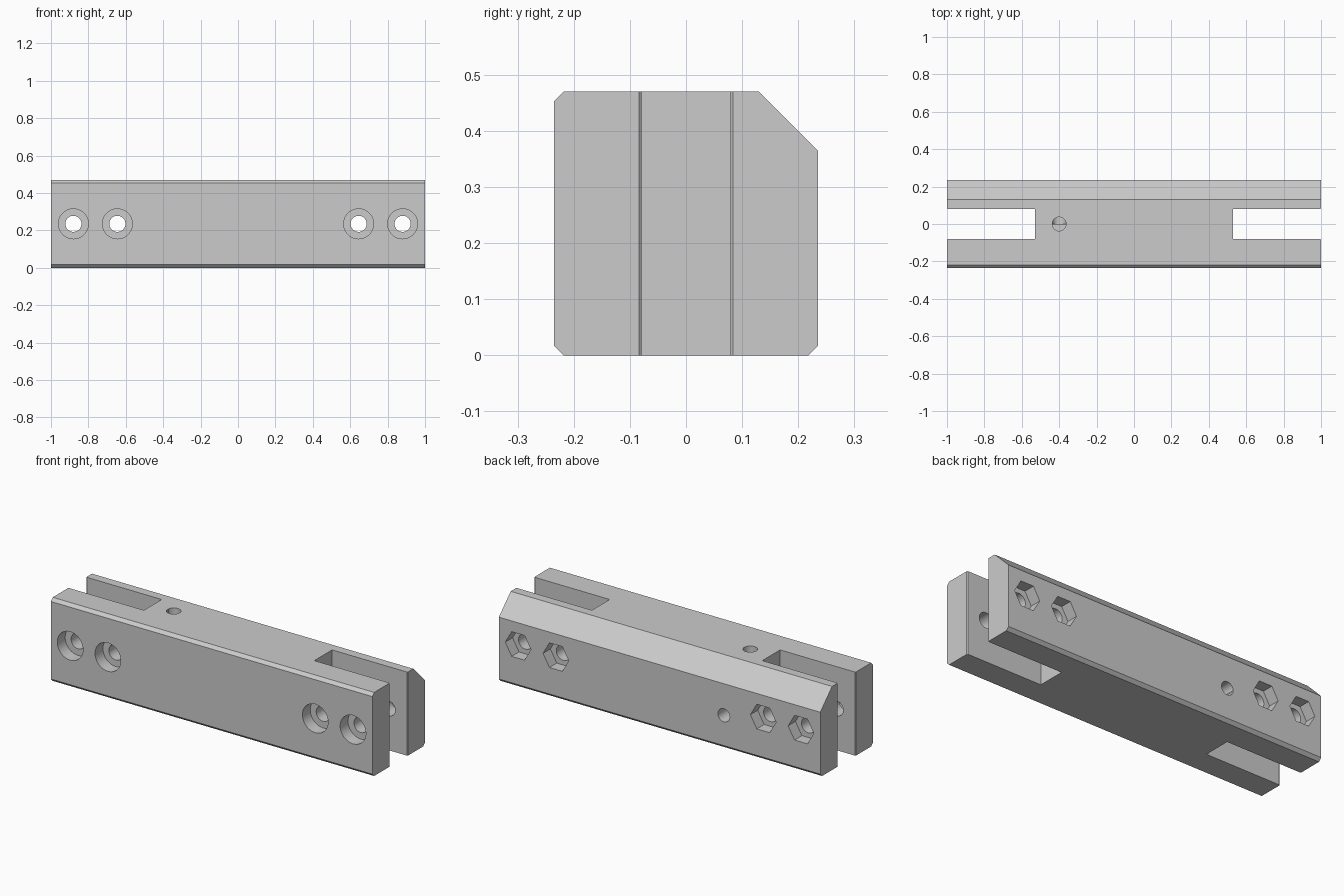
import bpy, bmesh, math
from mathutils import Matrix, Vector

if "Cube" in bpy.data.objects:
    bpy.data.objects.remove(bpy.data.objects["Cube"], do_unlink=True)

HALF_LEN, HALF_WIDTH, HEIGHT = 1.0, 0.235, 0.47
MID = HEIGHT / 2
EDGE = 0.017

grey = bpy.data.materials.new("plain grey")
grey.use_nodes = True
colour = (0.6, 0.6, 0.6, 1)
grey.diffuse_color = colour
grey.node_tree.nodes["Principled BSDF"].inputs["Base Color"].default_value = colour


def prism(name, points, depth):
    """Extrude a closed outline of 3D points along a vector."""
    bm = bmesh.new()
    face = bm.faces.new([bm.verts.new(p) for p in points])
    top = bmesh.ops.extrude_face_region(bm, geom=[face])
    moved = [v for v in top["geom"] if isinstance(v, bmesh.types.BMVert)]
    bmesh.ops.translate(bm, verts=moved, vec=depth)
    bmesh.ops.recalc_face_normals(bm, faces=bm.faces)
    mesh = bpy.data.meshes.new(name)
    bm.to_mesh(mesh)
    bm.free()
    mesh.materials.append(grey)
    obj = bpy.data.objects.new(name, mesh)
    bpy.context.collection.objects.link(obj)
    return obj


def bore(name, start, end, radius, sides=48):
    """Round or many-sided cutter running from start to end."""
    start, depth = Vector(start), Vector(end) - Vector(start)
    flat = abs(depth.z) > abs(depth.y)
    turn = Matrix() if flat else Matrix.Rotation(math.pi / 2, 4, "X")
    ring = [start + turn @ Vector((radius * math.cos(a), radius * math.sin(a), 0))
            for a in (math.tau * i / sides for i in range(sides))]
    return prism(name, ring, depth)


# Bar with small chamfers and one broad chamfer at the upper back
w, h = HALF_WIDTH, HEIGHT
outline = [(-w, EDGE), (EDGE - w, 0), (w - EDGE, 0), (w, EDGE),
           (w, h - 0.105), (w - 0.105, h), (EDGE - w, h), (-w, h - EDGE)]
bar = prism("slotted_bar", [(-HALF_LEN, y, z) for y, z in outline], (2 * HALF_LEN, 0, 0))

cutters = []
for side in (-1, 1):
    # End slot with a slightly flared mouth
    slot = [(0.53, -0.079), (0.995, -0.079), (1.005, -0.089),
            (1.005, 0.089), (0.995, 0.079), (0.53, 0.079)]
    cutters.append(prism("slot_cutter", [(side * x, y, -0.1) for x, y in slot], (0, 0, 0.7)))
    # Bolt holes with round recesses in front and hexagonal ones behind
    for x in (0.645 * side, 0.88 * side):
        cutters += [
            bore("bolt_hole_cutter", (x, -0.3, MID), (x, 0.3, MID), 0.043),
            bore("bolt_head_cutter", (x, -0.3, MID), (x, 0.07 - w, MID), 0.08),
            bore("nut_cutter", (x, w - 0.065, MID), (x, 0.3, MID), 0.08, 6)]

# Bent channel from the top to the back
cutters += [bore("top_hole_cutter", (-0.4, 0, 0.187), (-0.4, 0, 0.6), 0.037),
            bore("back_hole_cutter", (-0.4, 0, 0.187), (-0.4, 0.3, 0.187), 0.037)]

for cutter in cutters:
    cutter.hide_render = True
    cut = bar.modifiers.new(cutter.name, "BOOLEAN")
    cut.operation, cut.solver, cut.object = "DIFFERENCE", "EXACT", cutter

# Bake the cuts and drop the cutters
bpy.context.view_layer.update()
graph = bpy.context.evaluated_depsgraph_get()
baked = bpy.data.meshes.new_from_object(bar.evaluated_get(graph))
bar.modifiers.clear()
bar.data = baked
for cutter in cutters:
    bpy.data.objects.remove(cutter, do_unlink=True)

bpy.context.view_layer.objects.active = bar
bar.select_set(True)
bpy.ops.object.shade_smooth_by_angle(angle=math.radians(25))
